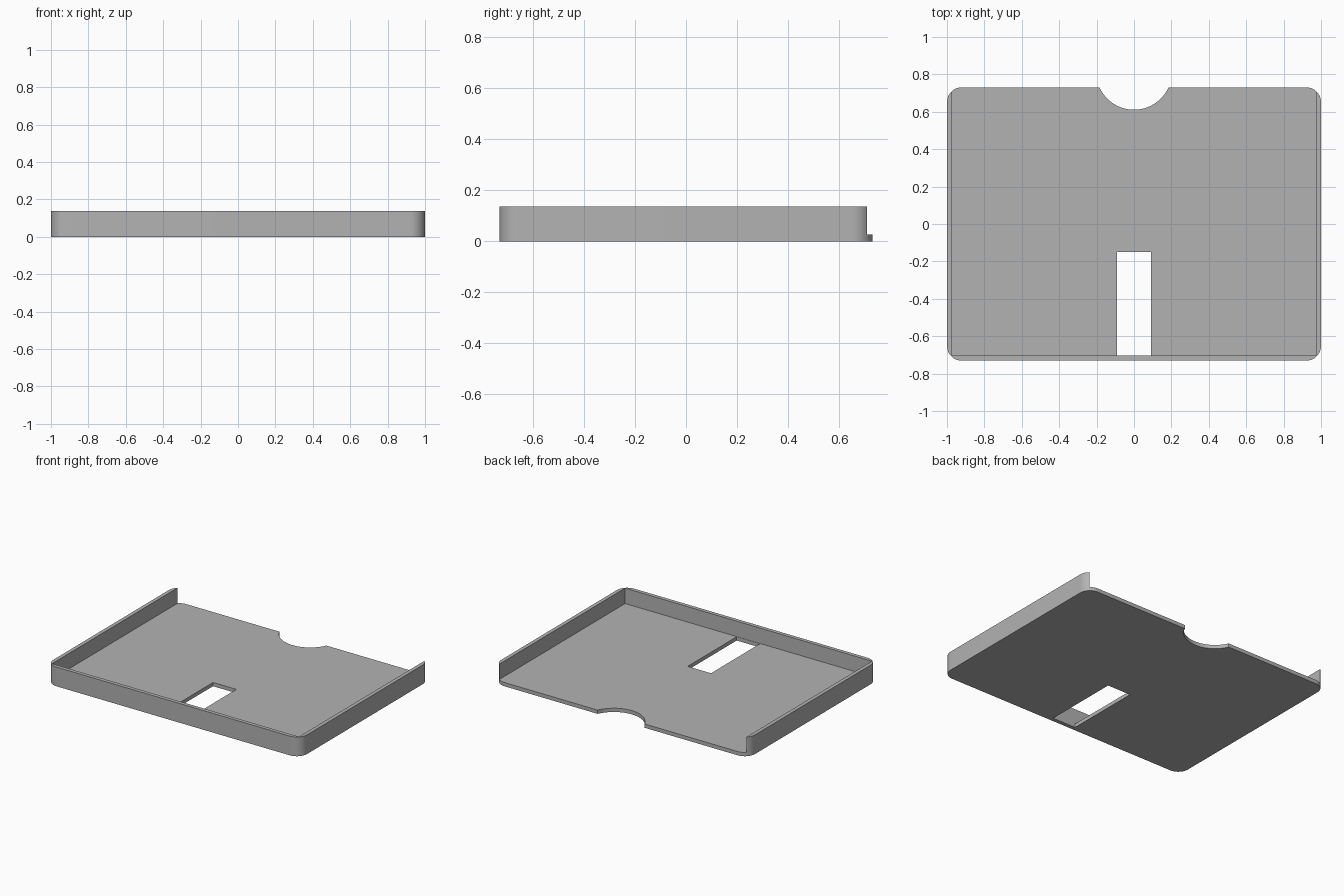
import bpy
import bmesh
import math

cube = bpy.data.objects.get("Cube")
if cube:
    bpy.data.objects.remove(cube, do_unlink=True)

HALF_X, HALF_Y, HEIGHT = 1.0, 0.731, 0.137
WALL, CORNER = 0.027, 0.08

grey = bpy.data.materials.new("plain grey")
grey.use_nodes = True
colour = (0.45, 0.45, 0.45, 1)
grey.diffuse_color = colour
grey.node_tree.nodes["Principled BSDF"].inputs["Base Color"].default_value = colour


def prism(name, outline, z0, z1):
    """Extrude a flat outline from z0 to z1."""
    bm = bmesh.new()
    face = bm.faces.new([bm.verts.new((x, y, z0)) for x, y in outline])
    top = bmesh.ops.extrude_face_region(bm, geom=[face])["geom"]
    verts = [v for v in top if isinstance(v, bmesh.types.BMVert)]
    bmesh.ops.translate(bm, verts=verts, vec=(0, 0, z1 - z0))
    bmesh.ops.recalc_face_normals(bm, faces=bm.faces)
    mesh = bpy.data.meshes.new(name)
    bm.to_mesh(mesh)
    bm.free()
    mesh.materials.append(grey)
    obj = bpy.data.objects.new(name, mesh)
    bpy.context.collection.objects.link(obj)
    return obj


def rectangle(x0, x1, y0, y1):
    return [(x0, y0), (x1, y0), (x1, y1), (x0, y1)]


def arc(cx, cy, radius, start, sweep, steps):
    angles = [math.radians(start + sweep * i / steps) for i in range(steps + 1)]
    return [(cx + radius * math.cos(a), cy + radius * math.sin(a)) for a in angles]


# Tray body: a slab with rounded upright corners
outline = []
for i, (sx, sy) in enumerate([(1, 1), (-1, 1), (-1, -1), (1, -1)]):
    outline += arc(sx * (HALF_X - CORNER), sy * (HALF_Y - CORNER), CORNER, i * 90, 90, 16)
tray = prism("tray", outline, 0, HEIGHT)

# Cutters: open-backed cavity, floor slot and round thumb notch
inner_x = HALF_X - WALL
cutters = [
    prism("cavity_cutter", rectangle(-inner_x, inner_x, WALL - HALF_Y, 1), WALL, 0.3),
    prism("slot_cutter", rectangle(-0.092, 0.092, -0.702, -0.15), -0.1, 0.1),
    prism("notch_cutter", arc(0, 0.813, 0.202, 0, 360, 96)[:-1], -0.1, 0.1),
]

bpy.ops.object.select_all(action="DESELECT")
bpy.context.view_layer.objects.active = tray
tray.select_set(True)
for cutter in cutters:
    cut = tray.modifiers.new(cutter.name, "BOOLEAN")
    cut.operation = "DIFFERENCE"
    cut.solver = "EXACT"
    cut.object = cutter
    bpy.ops.object.modifier_apply(modifier=cut.name)
    bpy.data.objects.remove(cutter, do_unlink=True)

bpy.ops.object.shade_smooth_by_angle(angle=math.radians(30))
